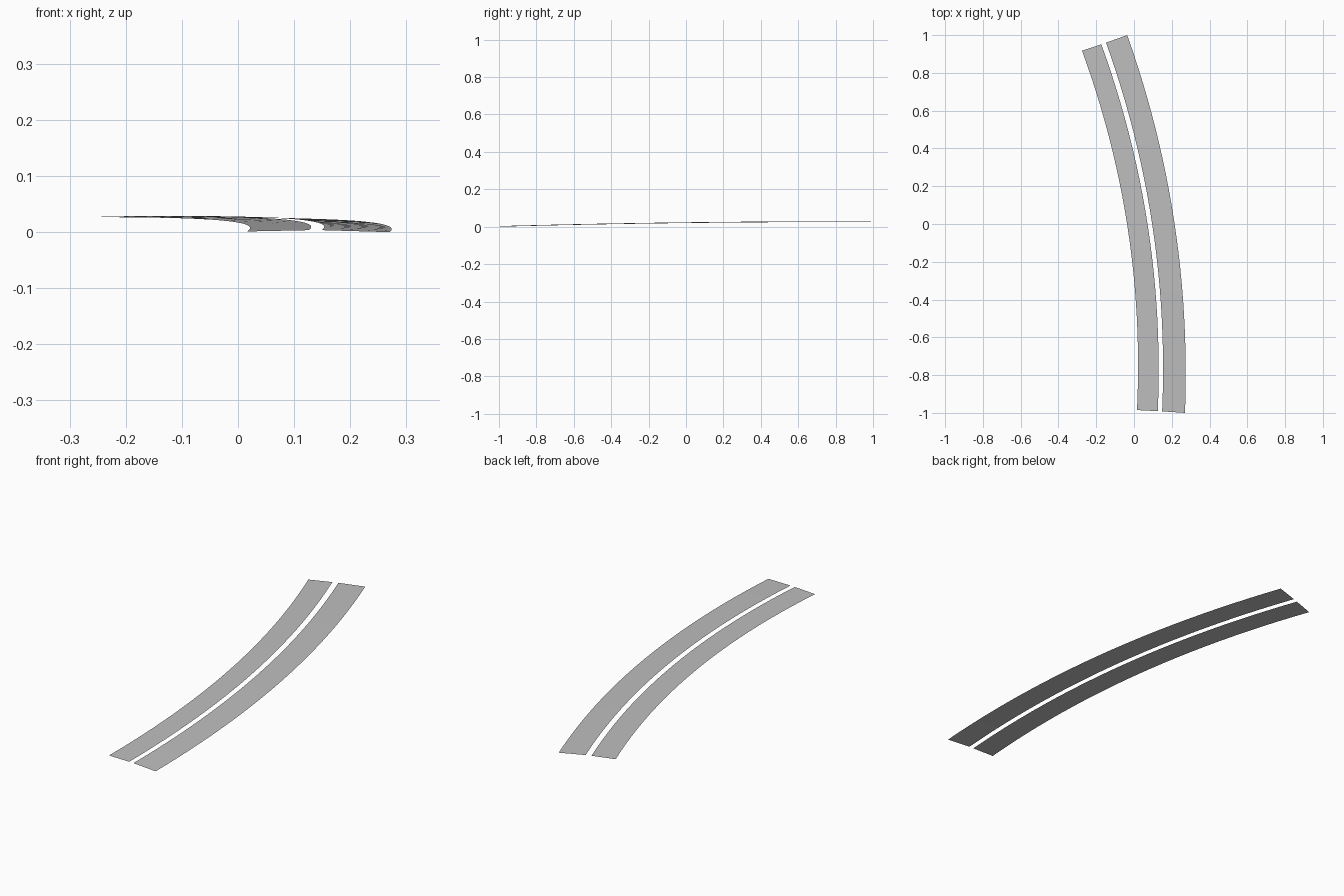
import bpy
import bmesh
from mathutils import Vector

STEPS = 24      # segments along the curve
BULGE = 0.097   # sideways bow of each edge
RISE = 0.0255   # climb from front to back

cube = bpy.data.objects.get("Cube")
if cube:
    bpy.data.objects.remove(cube, do_unlink=True)

# Plain grey surface
grey = bpy.data.materials.new("road_grey")
grey.use_nodes = True
colour = (0.52, 0.52, 0.52, 1)
grey.diffuse_color = colour
grey.node_tree.nodes["Principled BSDF"].inputs["Base Color"].default_value = colour


def edge_path(start, end, height):
    """Bowed edge that climbs steeply at first, then levels out."""
    a, b = Vector(start), Vector(end)
    along = (b - a).normalized()
    side = Vector((along.y, -along.x))
    points = []
    for i in range(STEPS + 1):
        t = i / STEPS
        p = a.lerp(b, t) + side * BULGE * 4 * t * (1 - t)
        points.append((p.x, p.y, height + RISE * (1 - (1 - t) ** 2.2)))
    return points


def make_lane(name, left, right):
    """Thin strip spanning two edge paths."""
    bm = bmesh.new()
    rows = [(bm.verts.new(p), bm.verts.new(q)) for p, q in zip(left, right)]
    for (a, b), (d, c) in zip(rows, rows[1:]):
        bm.faces.new((a, b, c, d))
    mesh = bpy.data.meshes.new(name)
    bm.to_mesh(mesh)
    bm.free()
    mesh.materials.append(grey)
    mesh.shade_smooth()
    obj = bpy.data.objects.new(name, mesh)
    bpy.context.collection.objects.link(obj)


# Two lanes, crowned towards the gap between them
make_lane("inner_lane",
          edge_path((0.016, -0.985), (-0.275, 0.917), 0.0012),
          edge_path((0.126, -0.991), (-0.173, 0.951), 0.0035))
make_lane("outer_lane",
          edge_path((0.149, -0.992), (-0.148, 0.960), 0.0035),
          edge_path((0.270, -1.0), (-0.036, 1.0), 0.0))
